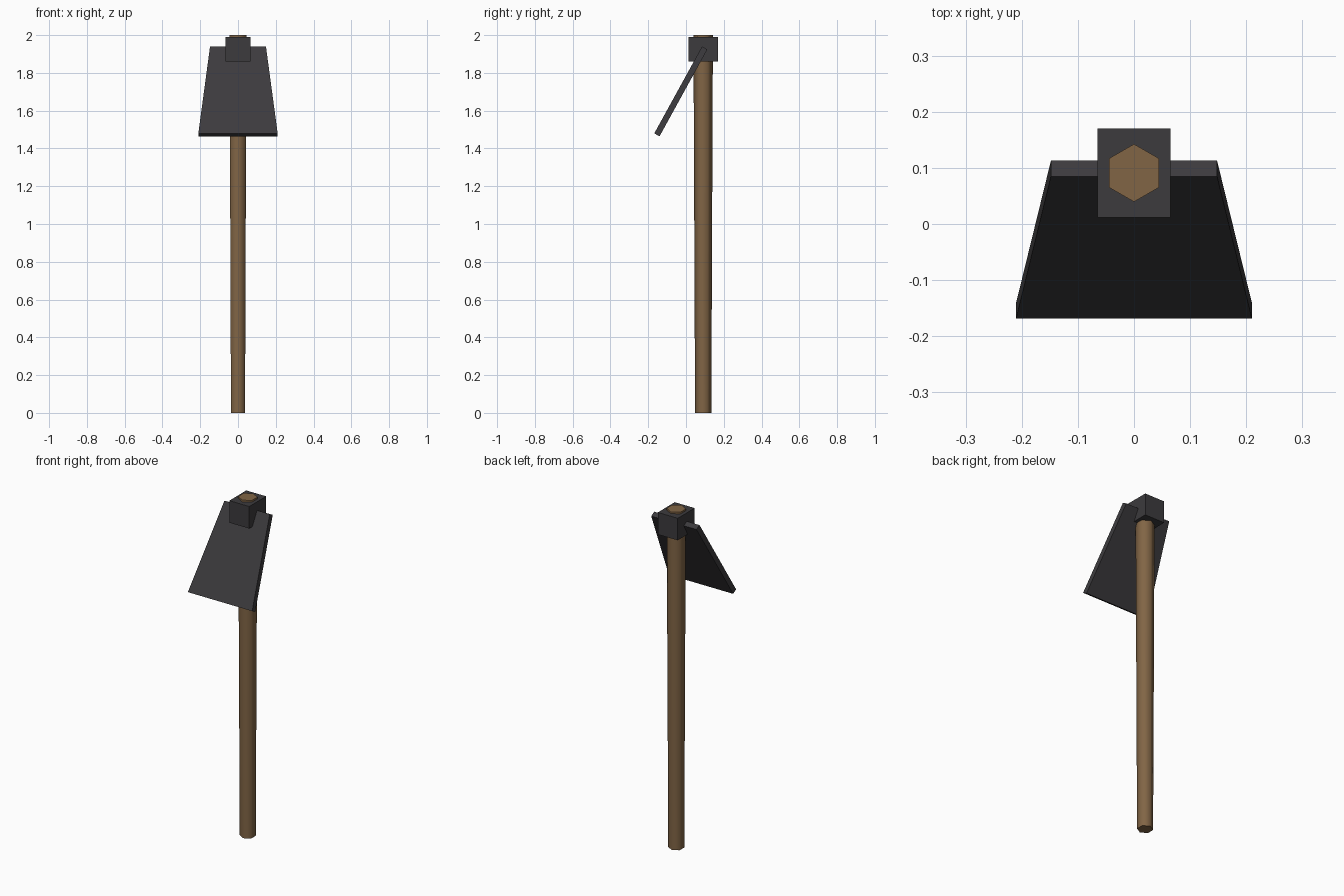
import bpy, bmesh, math
from mathutils import Vector

if "Cube" in bpy.data.objects:
    bpy.data.objects.remove(bpy.data.objects["Cube"])

def material(name, rgb):
    m = bpy.data.materials.new(name)
    m.diffuse_color = (*rgb, 1)
    m.use_nodes = True
    m.node_tree.nodes["Principled BSDF"].inputs["Base Color"].default_value = m.diffuse_color
    return m

wood = material("wood", (0.22, 0.13, 0.06))
iron = material("iron", (0.045, 0.043, 0.047))
CY = 0.091  # handle axis in y

# Handle: tapered six-sided shaft, corners pointing front and back
bpy.ops.mesh.primitive_cone_add(vertices=6, radius1=0.043, radius2=0.0515,
                                depth=2.0, location=(0, CY, 1.0))
handle = bpy.context.object
handle.name = "handle"
handle.data.materials.append(wood)
bpy.ops.object.shade_smooth_by_angle(angle=math.radians(65))

# Collar: block socket around the handle top
bpy.ops.mesh.primitive_cube_add(size=1, location=(0, CY, 1.925))
collar = bpy.context.object
collar.name = "collar"
collar.scale = (0.13, 0.158, 0.13)
collar.data.materials.append(iron)

# Blade: sloping plate that widens towards its cutting edge
top, low = Vector((0, 0.099, 1.932)), Vector((0, -0.154, 1.472))
d = (low - top).normalized()
normal = Vector((0, -d.z, d.y)) * 0.016
bm = bmesh.new()
outline = [(top, -0.148), (top, 0.148), (low, 0.21), (low, -0.21)]
face = bm.faces.new([bm.verts.new(p + Vector((x, 0, 0)) - normal) for p, x in outline])
ext = bmesh.ops.extrude_face_region(bm, geom=[face])
bmesh.ops.translate(bm, vec=normal * 2,
                    verts=[v for v in ext["geom"] if isinstance(v, bmesh.types.BMVert)])
bmesh.ops.recalc_face_normals(bm, faces=bm.faces)
mesh = bpy.data.meshes.new("blade")
bm.to_mesh(mesh)
bm.free()
mesh.materials.append(iron)
bpy.context.collection.objects.link(bpy.data.objects.new("blade", mesh))
